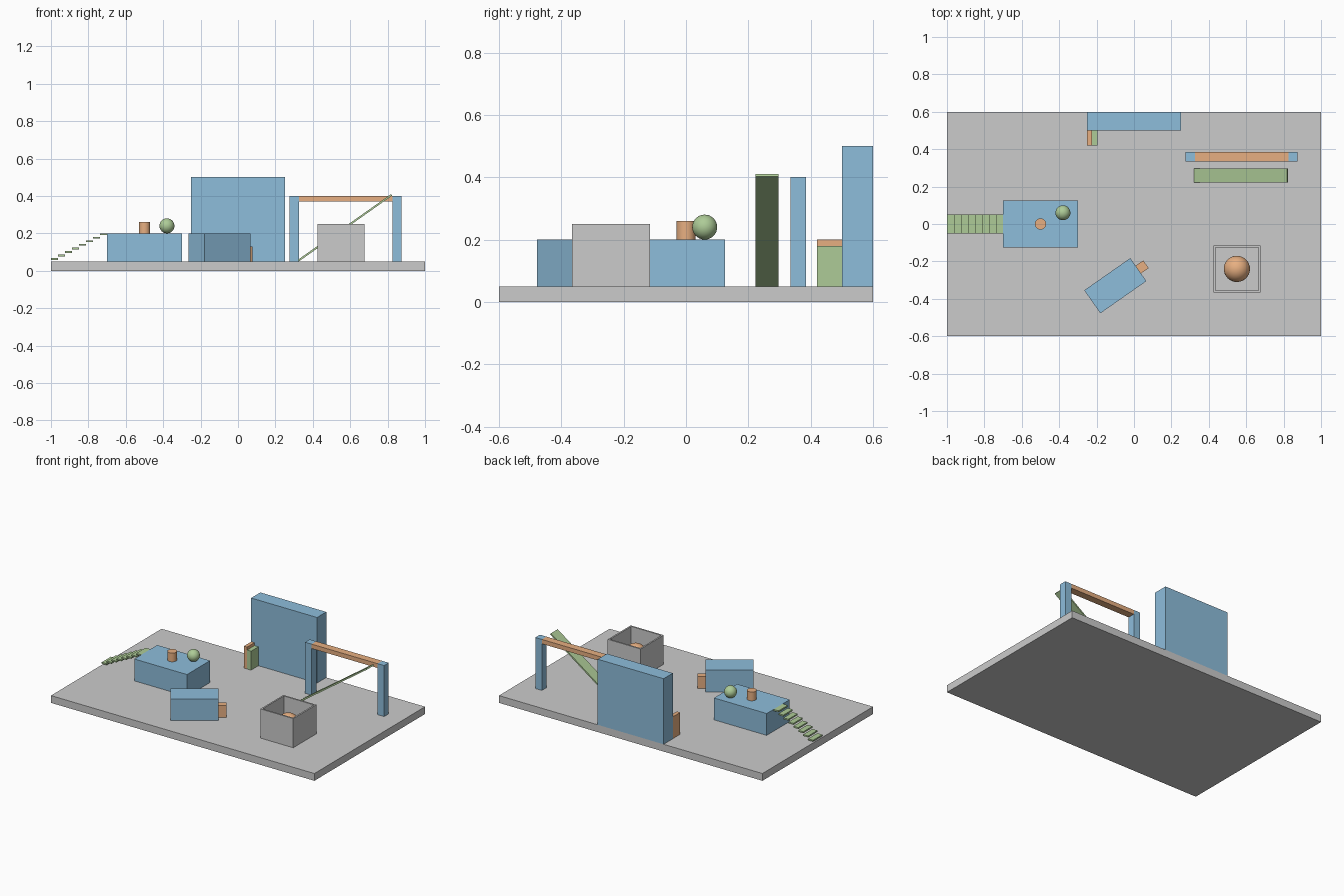
import bpy
import bmesh
from math import radians, cos, sin
from mathutils import Matrix, Vector

if "Cube" in bpy.data.objects:
    bpy.data.objects.remove(bpy.data.objects["Cube"])


def material(name, rgb):
    m = bpy.data.materials.new(name)
    m.diffuse_color = (*rgb, 1)
    m.use_nodes = True
    m.node_tree.nodes["Principled BSDF"].inputs["Base Color"].default_value = m.diffuse_color
    return m


BLUE = material("blue", (0.27, 0.51, 0.71))
ORANGE = material("orange", (0.80, 0.43, 0.22))
GREEN = material("green", (0.42, 0.60, 0.31))
FLOOR = 0.05


def finish(name, bm, loc, mat=None, smooth=False):
    mesh = bpy.data.meshes.new(name)
    bm.to_mesh(mesh)
    bm.free()
    ob = bpy.data.objects.new(name, mesh)
    ob.location = loc
    bpy.context.collection.objects.link(ob)
    if mat:
        mesh.materials.append(mat)
    if smooth:
        bpy.ops.object.select_all(action='DESELECT')
        ob.select_set(True)
        bpy.context.view_layer.objects.active = ob
        bpy.ops.object.shade_smooth_by_angle(angle=radians(35))
    return ob


def box(name, center, size, mat=None, rot=(0, 0, 0)):
    bm = bmesh.new()
    bmesh.ops.create_cube(bm, size=1, matrix=Matrix.Diagonal((*size, 1)))
    ob = finish(name, bm, center, mat)
    ob.rotation_euler = rot
    return ob


def standing(name, x, y, size, mat=None, turn=0, base=FLOOR):
    return box(name, (x, y, base + size[2] / 2), size, mat, (0, 0, turn))


def ball(name, center, r, mat):
    bm = bmesh.new()
    bmesh.ops.create_uvsphere(bm, u_segments=32, v_segments=16, radius=r)
    return finish(name, bm, center, mat, True)


# Ground slab
standing("base_slab", 0, 0, (2, 1.2, 0.05), base=0)

# Platform with a peg and a ball on top
standing("platform", -0.5, 0, (0.4, 0.25, 0.15), BLUE)
bm = bmesh.new()
bmesh.ops.create_cone(bm, cap_ends=True, segments=32, radius1=0.03, radius2=0.03, depth=0.06)
finish("peg", bm, (-0.5, 0, 0.23), ORANGE, True)
ball("platform_ball", (-0.38, 0.06, 0.24), 0.04, GREEN)

# Floating stair treads up to the platform
STEPS, RUN, RISE = 8, 0.3 / 8, 0.15 / 8
for i in range(STEPS):
    box(f"stair_tread_{i + 1}",
        (-1 + RUN * (i + 0.5), 0, FLOOR + RISE * (i + 1) - 0.005),
        (RUN, 0.1, 0.01), GREEN)

# Back wall with two upright books
standing("back_wall", 0, 0.55, (0.5, 0.1, 0.45), BLUE)
standing("tall_book", -0.2375, 0.46, (0.025, 0.08, 0.15), ORANGE)
standing("short_book", -0.21, 0.46, (0.03, 0.08, 0.13), GREEN)

# Turned block with a small box at its end
turn = radians(35)
end = Vector((-0.1, -0.33)) + 0.175 * Vector((cos(turn), sin(turn)))
standing("turned_block", -0.1, -0.33, (0.3, 0.15, 0.15), BLUE, turn)
standing("end_box", end.x, end.y, (0.05, 0.05, 0.08), ORANGE, turn)

# Gate: two posts and a beam between them
for side, x in (("left", 0.3), ("right", 0.85)):
    standing(f"{side}_post", x, 0.36, (0.05, 0.05, 0.35), BLUE)
box("gate_beam", (0.575, 0.36, 0.385), (0.5, 0.05, 0.03), ORANGE)

# Leaning plank
box("ramp_plank", (0.572, 0.26, 0.23), (0.61, 0.075, 0.01), GREEN, (0, -radians(35.2), 0))

# Open bin: outer box, top inset and pushed down to leave walls and floor
W, H, T = 0.25, 0.2, 0.015
bm = bmesh.new()
bmesh.ops.create_cube(bm, size=1, matrix=Matrix.Diagonal((W, W, H, 1)))
top = max(bm.faces, key=lambda f: f.calc_center_median().z)
bmesh.ops.inset_region(bm, faces=[top], thickness=T)
ext = bmesh.ops.extrude_face_region(bm, geom=[top])["geom"]
bmesh.ops.translate(bm, vec=(0, 0, T - H),
                    verts=[g for g in ext if isinstance(g, bmesh.types.BMVert)])
if top.is_valid:
    bmesh.ops.delete(bm, geom=[top], context='FACES_ONLY')
bmesh.ops.recalc_face_normals(bm, faces=bm.faces)
finish("open_bin", bm, (0.55, -0.24, FLOOR + H / 2))
ball("bin_ball", (0.55, -0.24, FLOOR + T + 0.07), 0.07, ORANGE)
